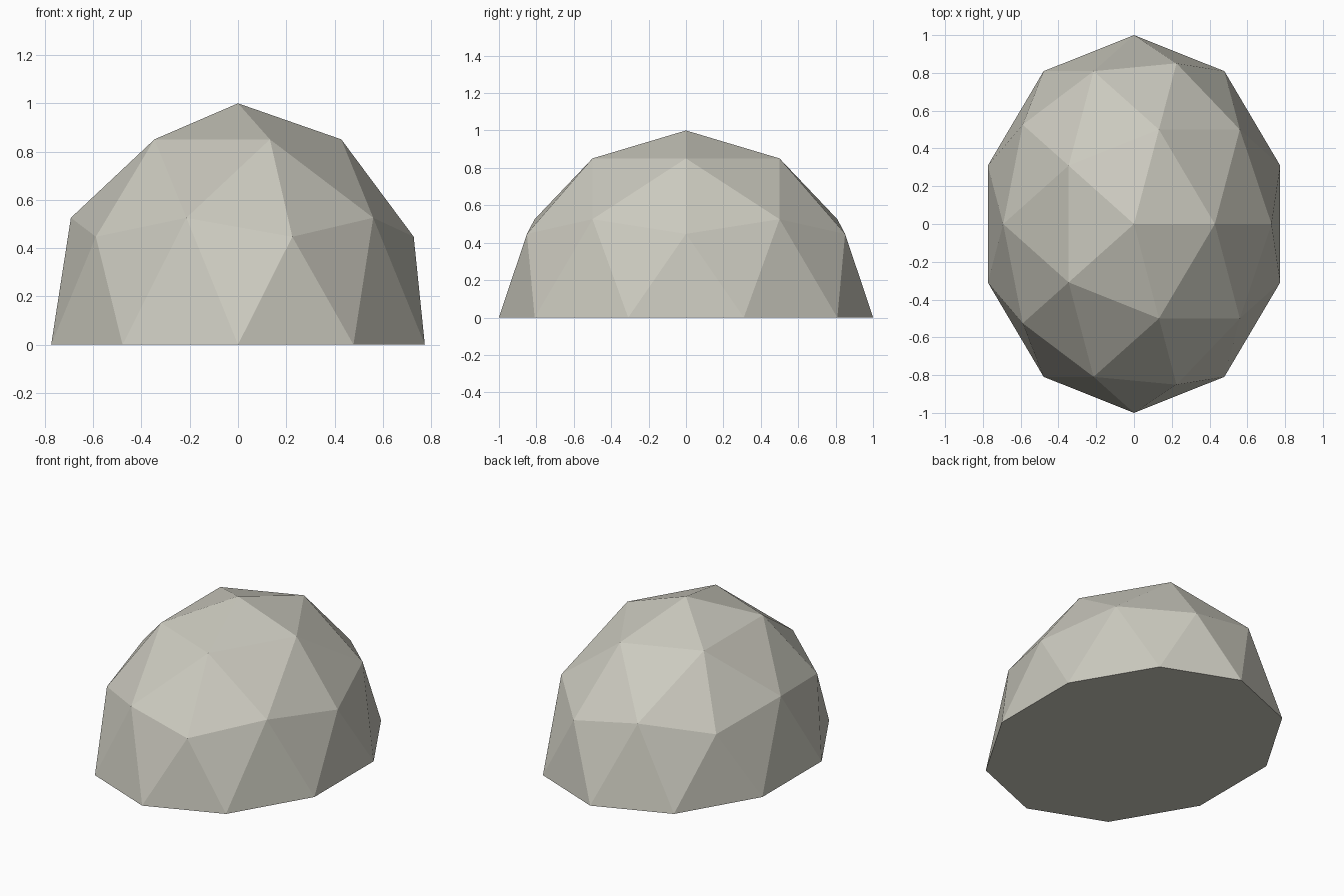
import bpy
import bmesh
from mathutils import Matrix

# Remove the default cube
cube = bpy.data.objects.get("Cube")
if cube:
    bpy.data.objects.remove(cube, do_unlink=True)

# Pale stone colour
stone = bpy.data.materials.new("pale_stone")
stone.use_nodes = True
colour = (0.60, 0.59, 0.52, 1)
stone.diffuse_color = colour
stone.node_tree.nodes["Principled BSDF"].inputs["Base Color"].default_value = colour

# Faceted half sphere, narrowed across x
bm = bmesh.new()
bmesh.ops.create_icosphere(bm, subdivisions=2, radius=1)
below = [v for v in bm.verts if v.co.z < -0.01]
bmesh.ops.delete(bm, geom=below, context="VERTS")
bmesh.ops.transform(bm, matrix=Matrix.Diagonal((0.814, 1, 1, 1)), verts=bm.verts)
for v in bm.verts:
    if abs(v.co.z) < 0.01:
        v.co.z = 0

# Flat underside
rim = [e for e in bm.edges if e.is_boundary]
bmesh.ops.contextual_create(bm, geom=rim)
bmesh.ops.recalc_face_normals(bm, faces=bm.faces)

mesh = bpy.data.meshes.new("boulder")
bm.to_mesh(mesh)
bm.free()
mesh.materials.append(stone)
bpy.context.collection.objects.link(bpy.data.objects.new("boulder", mesh))
